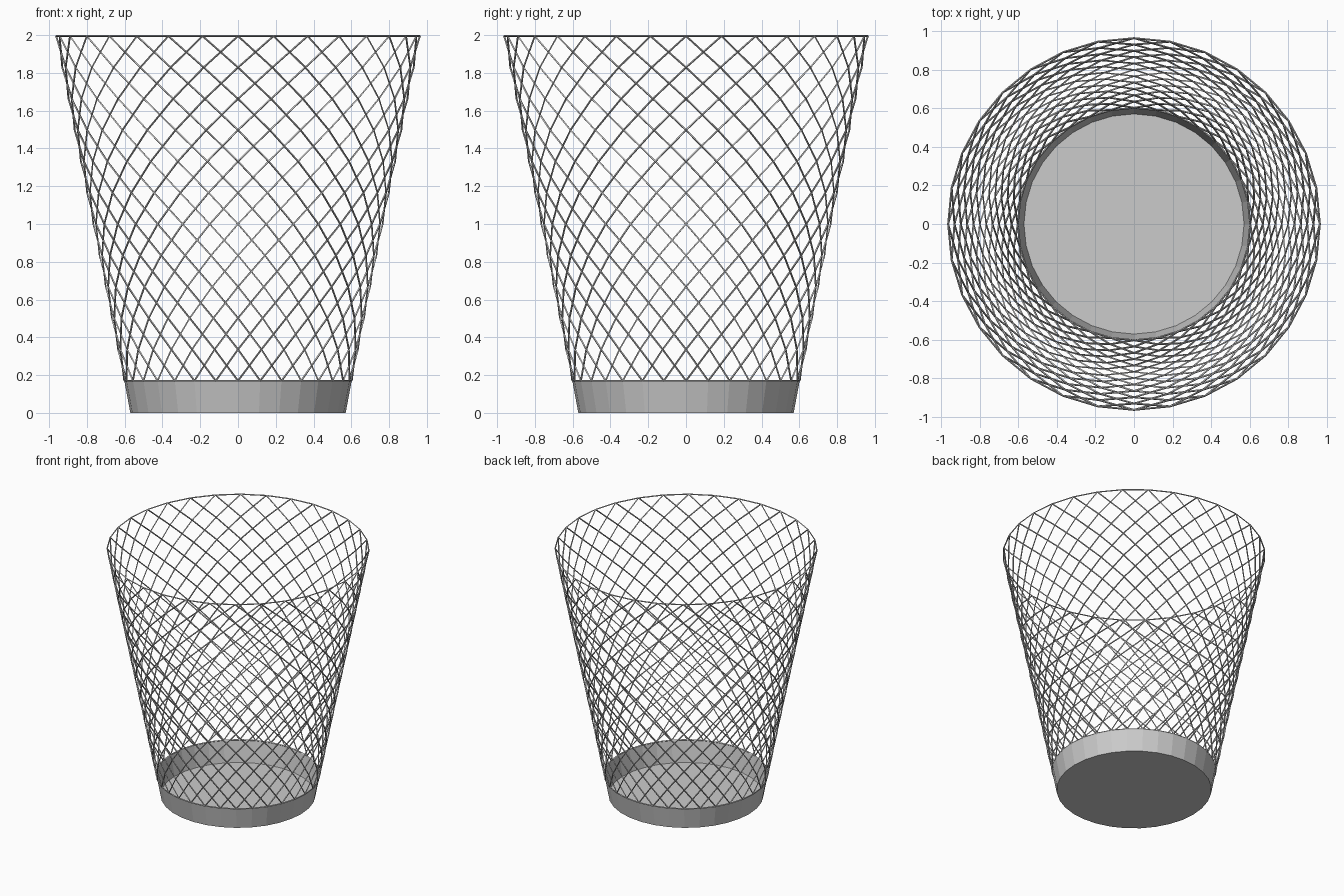
import bpy, bmesh, math

if "Cube" in bpy.data.objects:
    bpy.data.objects.remove(bpy.data.objects["Cube"])

SIDES, ROWS = 32, 11
WIRE = 0.005
Z0, Z1 = 0.17, 2.0 - WIRE
R_FLOOR, R0, R1 = 0.57, 0.602, 0.963


def ring_point(step, r, z):
    a = 2 * math.pi * step / SIDES
    return (r * math.cos(a), r * math.sin(a), z)


def wires(name, paths, cyclic=False):
    """Thin square-section wires along straight-segment paths."""
    cu = bpy.data.curves.new(name, 'CURVE')
    cu.dimensions = '3D'
    cu.bevel_depth = WIRE
    cu.bevel_resolution = 0
    cu.use_fill_caps = not cyclic
    for path in paths:
        sp = cu.splines.new('POLY')
        sp.points.add(len(path) - 1)
        for p, co in zip(sp.points, path):
            p.co = (*co, 1)
        sp.use_cyclic_u = cyclic
        sp.use_smooth = False
    ob = bpy.data.objects.new(name, cu)
    bpy.context.collection.objects.link(ob)
    bpy.ops.object.select_all(action='DESELECT')
    ob.select_set(True)
    bpy.context.view_layer.objects.active = ob
    bpy.ops.object.convert(target='MESH')


def spiral(start, direction):
    pts = []
    for k in range(ROWS + 1):
        t = k / ROWS
        pts.append(ring_point(start + direction * k,
                              R0 + (R1 - R0) * t, Z0 + (Z1 - Z0) * t))
    return pts


# Crossing spiral wires of the basket wall
wires("mesh_wires_left", [spiral(i, 1) for i in range(SIDES)])
wires("mesh_wires_right", [spiral(i, -1) for i in range(SIDES)])

# Top rim and the hoop where the wires meet the base
wires("top_rim", [[ring_point(i, R1, Z1) for i in range(SIDES)]], True)
wires("lower_hoop", [[ring_point(i, R0, Z0) for i in range(SIDES)]], True)

# Solid tray at the bottom: floor plus slightly flared wall
bm = bmesh.new()
low = [bm.verts.new(ring_point(i, R_FLOOR, 0)) for i in range(SIDES)]
high = [bm.verts.new(ring_point(i, R0, Z0)) for i in range(SIDES)]
bm.faces.new(low[::-1])
for i in range(SIDES):
    j = (i + 1) % SIDES
    bm.faces.new((low[i], low[j], high[j], high[i]))
me = bpy.data.meshes.new("base_tray")
bm.to_mesh(me)
bm.free()
bpy.context.collection.objects.link(bpy.data.objects.new("base_tray", me))
